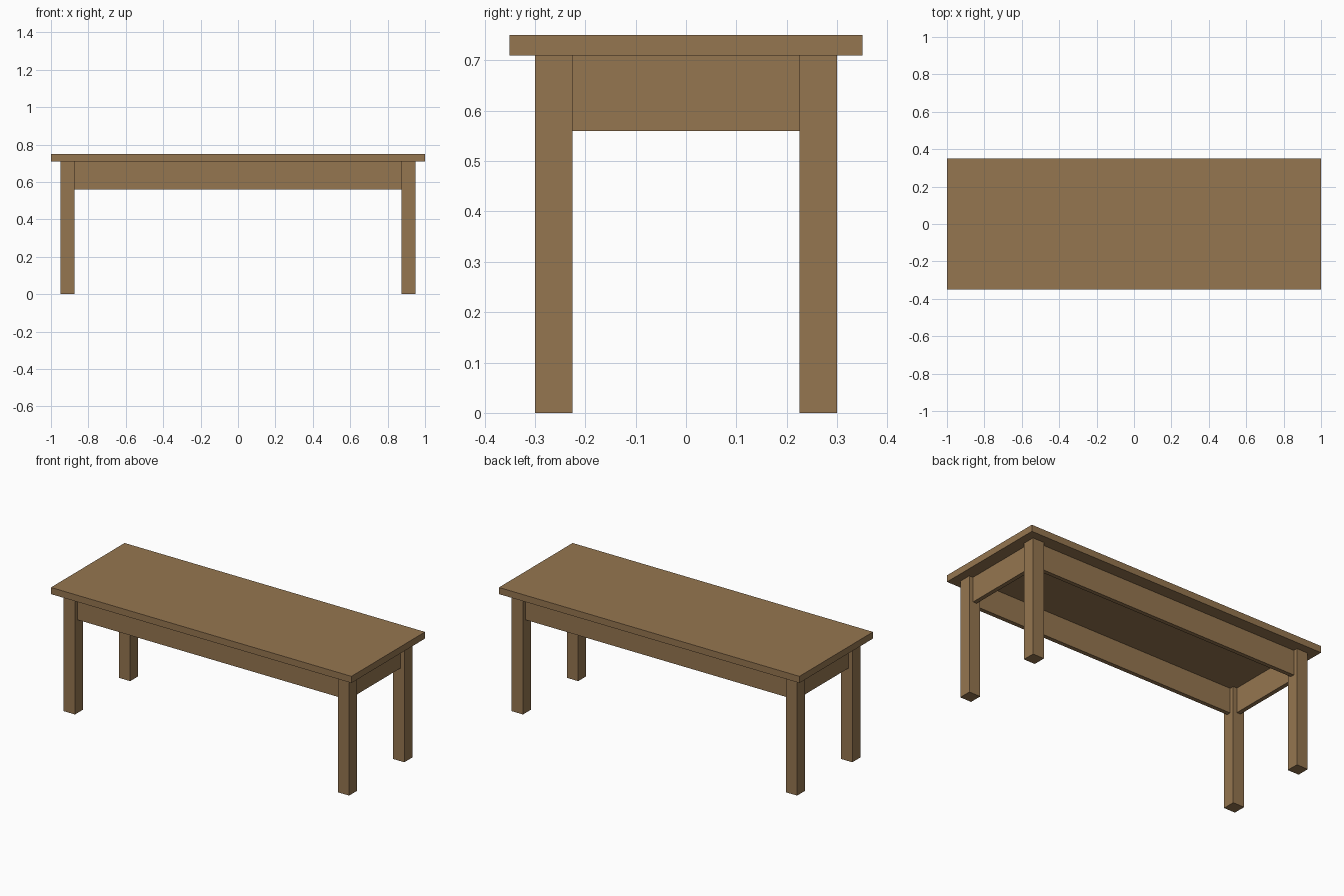
import bpy

if "Cube" in bpy.data.objects:
    bpy.data.objects.remove(bpy.data.objects["Cube"])

wood = bpy.data.materials.new("brown wood")
wood.diffuse_color = (0.30, 0.18, 0.08, 1)
wood.use_nodes = True
wood.node_tree.nodes["Principled BSDF"].inputs["Base Color"].default_value = wood.diffuse_color


def box(name, size, center):
    bpy.ops.mesh.primitive_cube_add(size=1, location=center)
    ob = bpy.context.object
    ob.name = name
    ob.scale = size
    bpy.ops.object.transform_apply(location=False, rotation=False, scale=True)
    ob.data.materials.append(wood)
    return ob


TOP_Z, BOARD, LEG = 0.75, 0.04, 0.075
UNDER = TOP_Z - BOARD                   # underside of the tabletop
LX, LY = 0.95 - LEG / 2, 0.30 - LEG / 2  # leg centres
APRON_H, APRON_T = 0.15, 0.025
APRON_Z = UNDER - APRON_H / 2

# Tabletop
box("tabletop", (2.0, 0.7, BOARD), (0, 0, TOP_Z - BOARD / 2))

# Four square legs
for sx, side in ((-1, "left"), (1, "right")):
    for sy, end in ((-1, "front"), (1, "back")):
        box(f"{end}_{side}_leg", (LEG, LEG, UNDER), (sx * LX, sy * LY, UNDER / 2))

# Aprons between the legs, centred on the leg thickness
for s, name in ((-1, "front"), (1, "back")):
    box(f"{name}_apron", (2 * LX - LEG, APRON_T, APRON_H), (0, s * LY, APRON_Z))
for s, name in ((-1, "left"), (1, "right")):
    box(f"{name}_apron", (APRON_T, 2 * LY - LEG, APRON_H), (s * LX, 0, APRON_Z))
